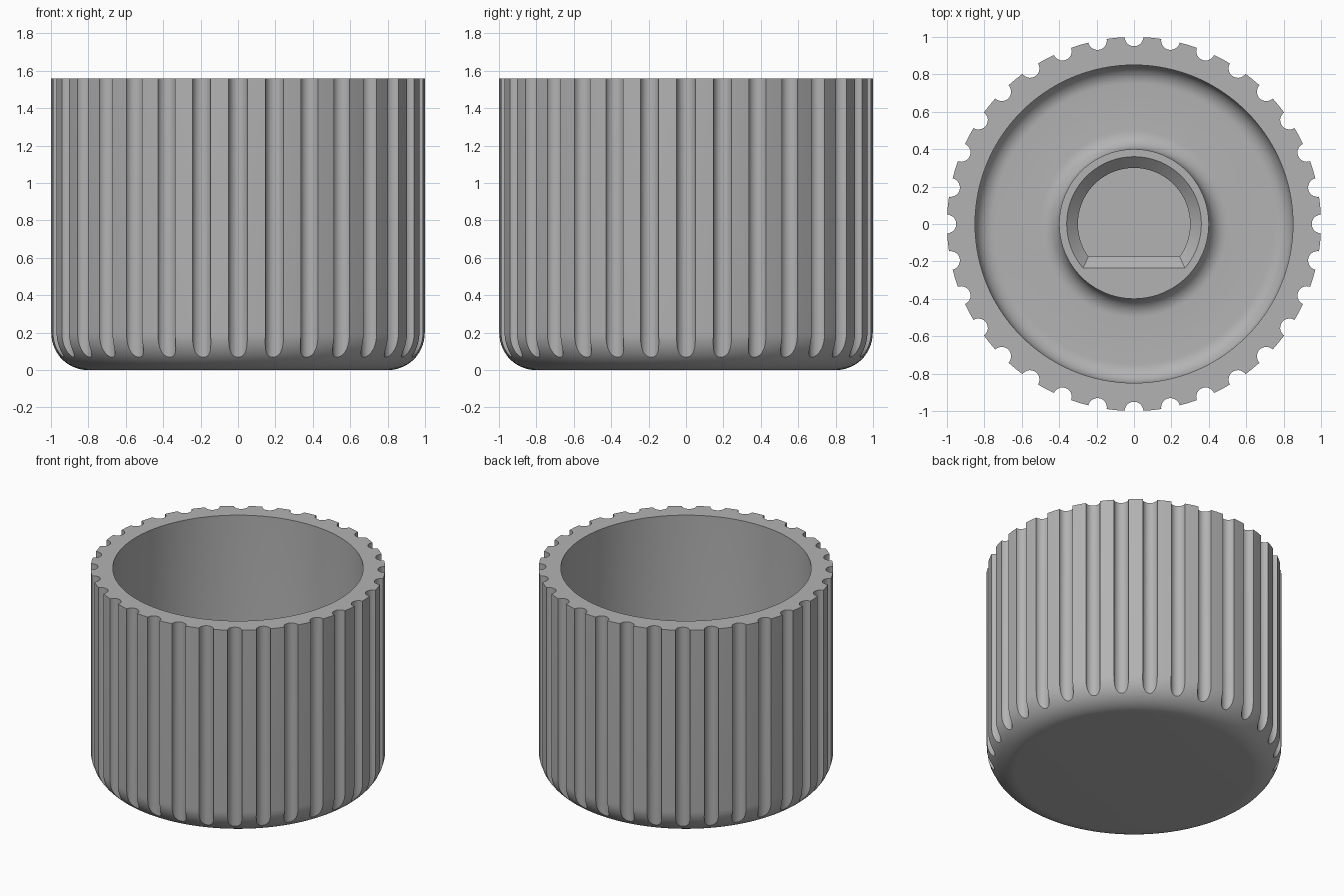
import bpy
import bmesh
from math import cos, sin, pi, radians, asin

cube = bpy.data.objects.get("Cube")
if cube:
    bpy.data.objects.remove(cube, do_unlink=True)

HEIGHT, OUTER, BORE = 1.56, 1.0, 0.85
FLOOR, POST, POST_TOP = 0.16, 0.4, 0.9
FLUTES, FLUTE_R = 32, 0.05
SEGMENTS = 128

grey = bpy.data.materials.new("plain grey")
grey.use_nodes = True
colour = (0.45, 0.45, 0.45, 1)
grey.diffuse_color = colour
grey.node_tree.nodes["Principled BSDF"].inputs["Base Color"].default_value = colour


def make_object(name, bm):
    bmesh.ops.recalc_face_normals(bm, faces=bm.faces)
    mesh = bpy.data.meshes.new(name)
    bm.to_mesh(mesh)
    bm.free()
    mesh.materials.append(grey)
    obj = bpy.data.objects.new(name, mesh)
    bpy.context.collection.objects.link(obj)
    return obj


def arc(cx, cz, r, start, end, steps=10):
    angles = [radians(start + (end - start) * i / steps) for i in range(steps + 1)]
    return [(cx + r * cos(a), cz + r * sin(a)) for a in angles]


def lathe(bm, profile):
    verts = [bm.verts.new((r, 0, z)) for r, z in profile]
    edges = [bm.edges.new(pair) for pair in zip(verts, verts[1:])]
    bmesh.ops.spin(bm, geom=verts + edges, cent=(0, 0, 0), axis=(0, 0, 1),
                   angle=2 * pi, steps=SEGMENTS, use_merge=False)
    bmesh.ops.remove_doubles(bm, verts=bm.verts, dist=1e-4)


def loft(bm, rings):
    rings = [[bm.verts.new(p) for p in ring] for ring in rings]
    bm.faces.new(rings[0])
    bm.faces.new(rings[-1])
    for low, high in zip(rings, rings[1:]):
        for i in range(len(low)):
            j = (i + 1) % len(low)
            bm.faces.new((low[i], low[j], high[j], high[i]))


def d_ring(r, flat, z, steps=64):
    start = -asin(flat / r)
    span = pi - 2 * start
    return [(r * cos(start + span * i / steps), r * sin(start + span * i / steps), z)
            for i in range(steps + 1)]


def cut(obj, cutter):
    cutter.hide_render = True
    mod = obj.modifiers.new(cutter.name, 'BOOLEAN')
    mod.operation = 'DIFFERENCE'
    mod.solver = 'EXACT'
    mod.object = cutter
    return cutter


# Cup body with rounded base, hollow bore and filleted central post
bm = bmesh.new()
profile = [(0, 0)] + arc(OUTER - 0.2, 0.2, 0.2, -90, 0, 14)
profile += [(OUTER, HEIGHT), (BORE, HEIGHT)]
profile += arc(BORE - 0.1, FLOOR + 0.1, 0.1, 0, -90)
profile += arc(POST + 0.1, FLOOR + 0.1, 0.1, -90, -180)
profile += [(POST, POST_TOP), (0, POST_TOP)]
lathe(bm, profile)
knob = make_object("fluted_knob", bm)

# Flute cutters around the rim
bm = bmesh.new()
for k in range(FLUTES):
    a = 2 * pi * k / FLUTES
    loft(bm, [[(OUTER * cos(a) + FLUTE_R * cos(a + 2 * pi * (i + 0.5) / 24),
                OUTER * sin(a) + FLUTE_R * sin(a + 2 * pi * (i + 0.5) / 24), z)
               for i in range(24)] for z in (-0.1, HEIGHT + 0.1)])
cutters = [cut(knob, make_object("flute_cutter", bm))]

# D-shaped shaft socket with a chamfered mouth
bm = bmesh.new()
loft(bm, [d_ring(0.3, 0.175, FLOOR), d_ring(0.3, 0.175, POST_TOP - 0.06),
          d_ring(0.36, 0.235, POST_TOP), d_ring(0.36, 0.235, POST_TOP + 0.1)])
cutters.append(cut(knob, make_object("socket_cutter", bm)))

# Bake the cuts and drop the cutters
bpy.context.view_layer.update()
graph = bpy.context.evaluated_depsgraph_get()
baked = bpy.data.meshes.new_from_object(knob.evaluated_get(graph))
knob.modifiers.clear()
knob.data = baked
baked.materials.clear()
baked.materials.append(grey)
for cutter in cutters:
    bpy.data.objects.remove(cutter, do_unlink=True)
for face in baked.polygons:
    face.material_index = 0

# Smooth curves, crisp edges
for obj in bpy.context.selected_objects:
    obj.select_set(False)
knob.select_set(True)
bpy.context.view_layer.objects.active = knob
bpy.ops.object.shade_smooth_by_angle(angle=radians(30))
